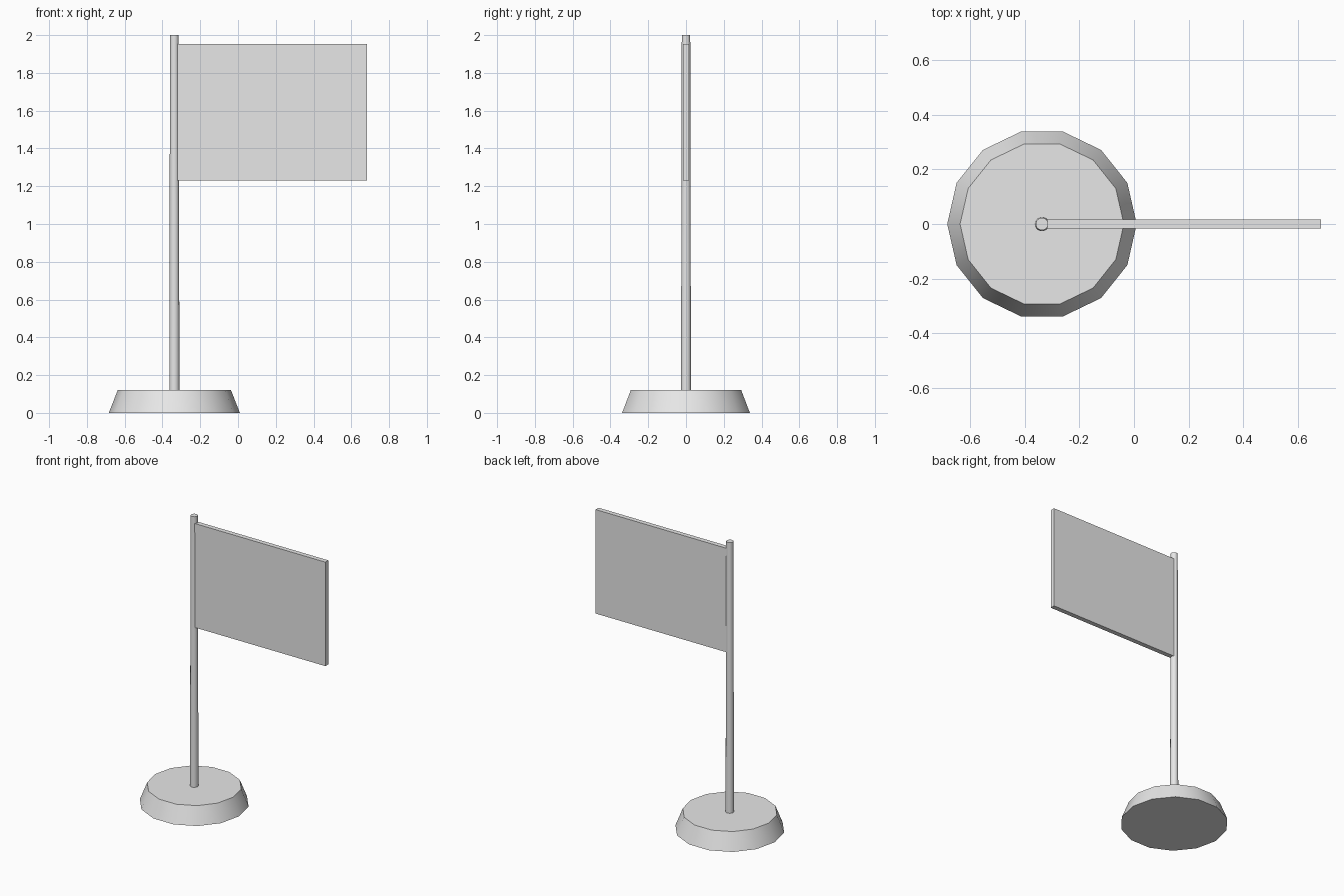
import bpy
import math

if "Cube" in bpy.data.objects:
    bpy.data.objects.remove(bpy.data.objects["Cube"])

POLE_X = -0.337

grey = bpy.data.materials.new("light_grey")
grey.diffuse_color = (0.8, 0.8, 0.8, 1)
grey.use_nodes = True
grey.node_tree.nodes["Principled BSDF"].inputs["Base Color"].default_value = grey.diffuse_color


def tapered_post(name, r_bottom, r_top, z0, z1, sides=14):
    """Upright tapered cylinder with a corner pointing along +x."""
    bpy.ops.mesh.primitive_cone_add(
        vertices=sides, radius1=r_bottom, radius2=r_top, depth=z1 - z0,
        location=(POLE_X, 0, (z0 + z1) / 2), rotation=(0, 0, math.pi / 2))
    obj = bpy.context.object
    obj.name = name
    bpy.ops.object.transform_apply(location=False, rotation=True, scale=True)
    bpy.ops.object.shade_smooth_by_angle(angle=math.radians(40))
    obj.data.materials.append(grey)
    return obj


# Stand and pole
tapered_post("base", 0.347, 0.30, 0, 0.12)
tapered_post("pole", 0.027, 0.023, 0.10, 2.0)

# Flat flag panel, its inner edge buried in the pole
x0, x1, z0, z1 = -0.33, 0.684, 1.23, 1.953
bpy.ops.mesh.primitive_cube_add(
    size=1, location=((x0 + x1) / 2, 0, (z0 + z1) / 2))
flag = bpy.context.object
flag.name = "flag"
flag.scale = (x1 - x0, 0.033, z1 - z0)
bpy.ops.object.transform_apply(location=False, rotation=False, scale=True)
flag.data.materials.append(grey)
